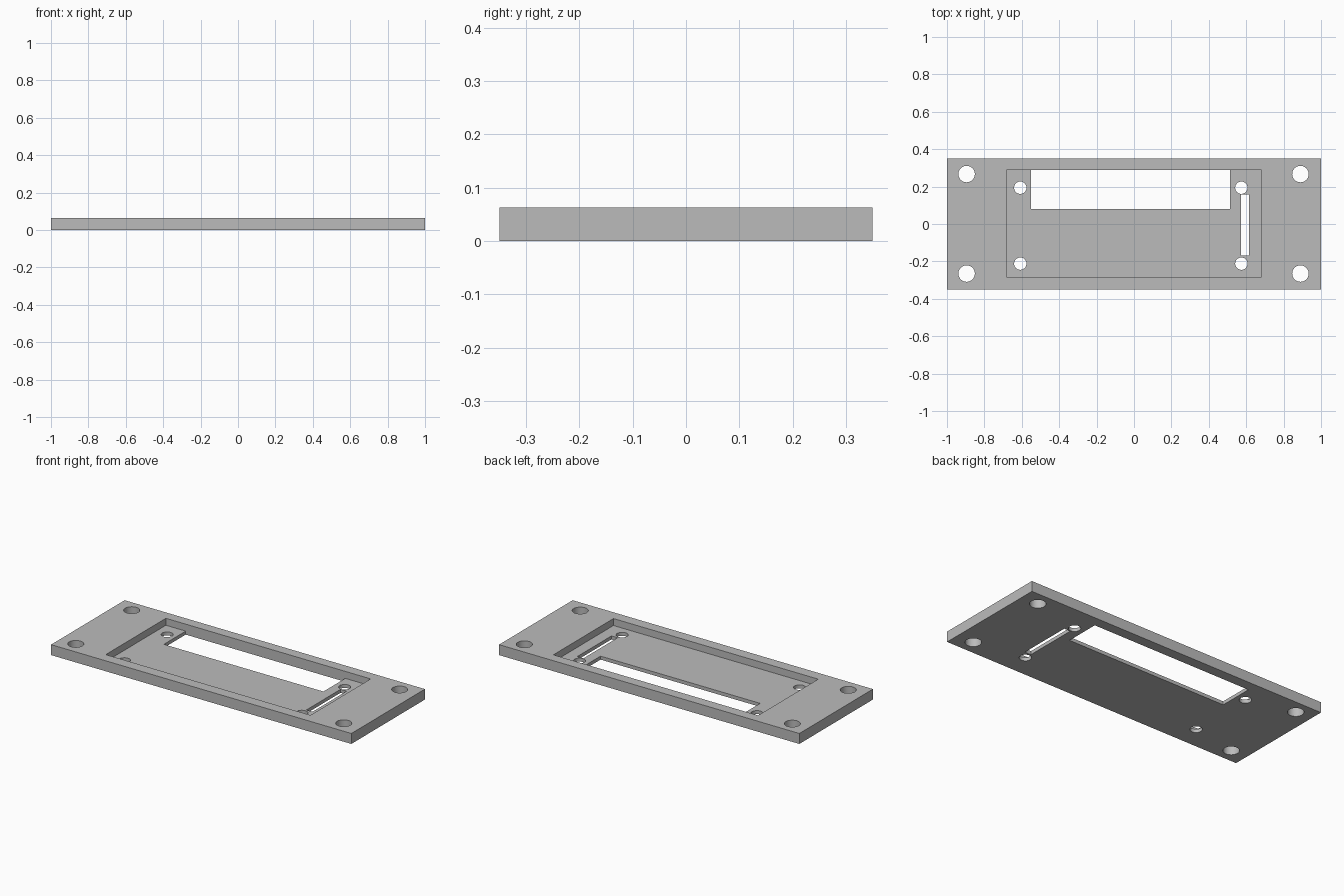
import bpy

cube = bpy.data.objects.get("Cube")
if cube:
    bpy.data.objects.remove(cube, do_unlink=True)

HEIGHT = 0.063   # full plate thickness
FLOOR = 0.021    # thickness left under the pocket

grey = bpy.data.materials.new("plain grey")
grey.use_nodes = True
colour = (0.5, 0.5, 0.5, 1.0)
grey.diffuse_color = colour
grey.node_tree.nodes["Principled BSDF"].inputs["Base Color"].default_value = colour


def box(name, x0, x1, y0, y1, z0, z1):
    bpy.ops.mesh.primitive_cube_add(
        size=1, location=((x0 + x1) / 2, (y0 + y1) / 2, (z0 + z1) / 2))
    ob = bpy.context.object
    ob.name = name
    ob.scale = (x1 - x0, y1 - y0, z1 - z0)
    bpy.ops.object.transform_apply(location=True, rotation=False, scale=True)
    ob.data.materials.append(grey)
    return ob


def drill(name, x, y, radius):
    bpy.ops.mesh.primitive_cylinder_add(
        vertices=48, radius=radius, depth=0.4, location=(x, y, 0))
    ob = bpy.context.object
    ob.name = name
    ob.data.materials.append(grey)
    return ob


# Mounting plate
plate = box("mounting_plate", -1, 1, -0.35, 0.35, 0, HEIGHT)

# Recessed pocket, display window and narrow side slot
cutters = [
    box("pocket_cutter", -0.682, 0.682, -0.284, 0.288, FLOOR, 0.2),
    box("window_cutter", -0.55, 0.513, 0.08, 0.288, -0.2, 0.2),
    box("slot_cutter", 0.573, 0.614, -0.168, 0.157, -0.2, 0.2),
]

# Corner mounting holes
for x in (-0.895, 0.89):
    for y in (-0.265, 0.267):
        cutters.append(drill("corner_hole_cutter", x, y, 0.044))

# Small screw holes inside the pocket
for x in (-0.608, 0.574):
    for y in (-0.212, 0.194):
        cutters.append(drill("screw_hole_cutter", x, y, 0.033))

# Cut everything out of the plate
bpy.ops.object.select_all(action='DESELECT')
plate.select_set(True)
bpy.context.view_layer.objects.active = plate
for cutter in cutters:
    mod = plate.modifiers.new(cutter.name, 'BOOLEAN')
    mod.operation = 'DIFFERENCE'
    mod.solver = 'EXACT'
    mod.object = cutter
    bpy.ops.object.modifier_apply(modifier=mod.name)
    bpy.data.objects.remove(cutter, do_unlink=True)

# Smooth hole walls, sharp plate edges
bpy.ops.object.shade_smooth_by_angle(angle=0.52)
